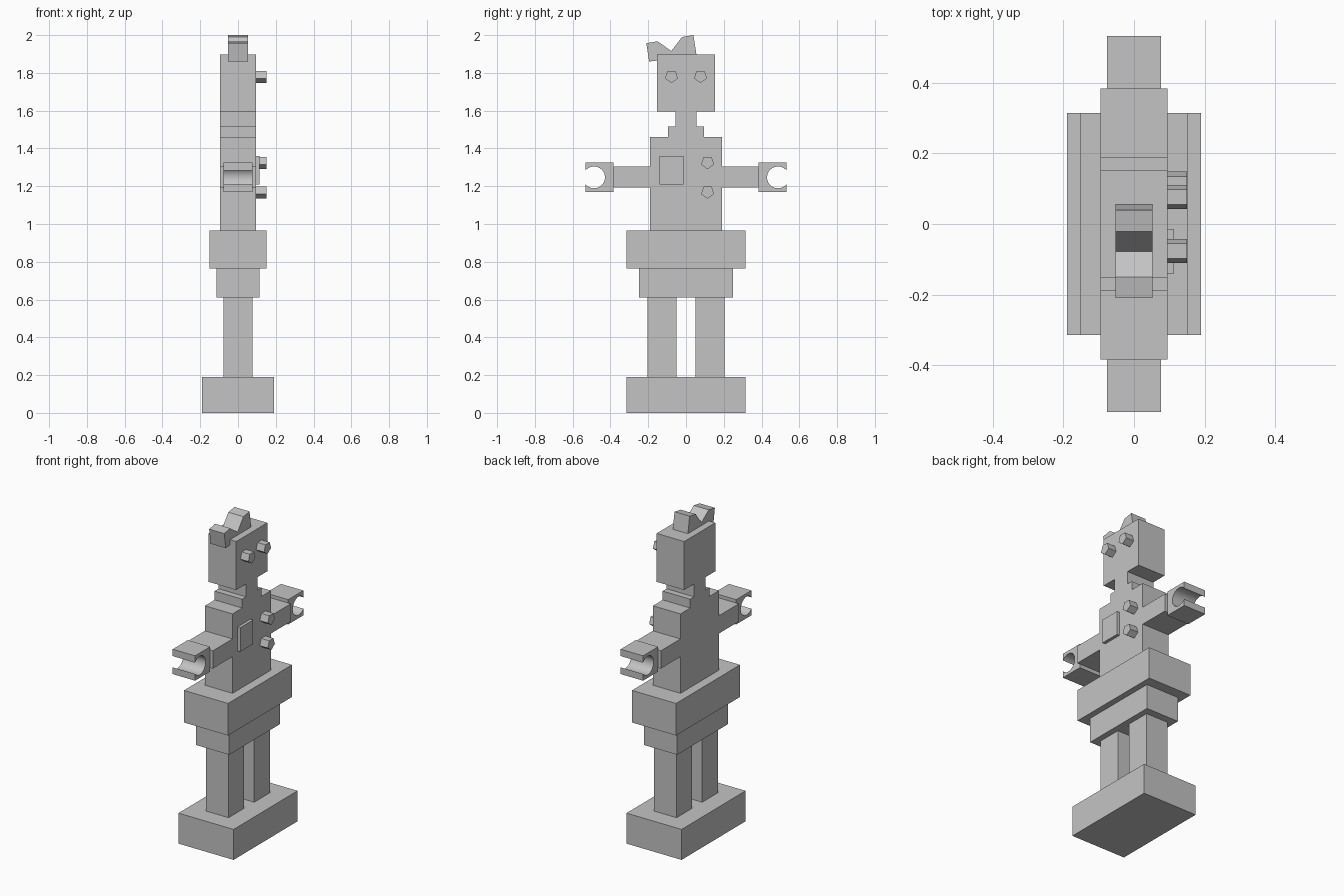
import bpy, bmesh, math

cube = bpy.data.objects.get("Cube")
if cube:
    bpy.data.objects.remove(cube, do_unlink=True)

grey = bpy.data.materials.new("plain_grey")
grey.use_nodes = True
colour = (0.55, 0.55, 0.55, 1)
grey.diffuse_color = colour
grey.node_tree.nodes["Principled BSDF"].inputs["Base Color"].default_value = colour


def prism(name, profile, x0, x1):
    """Extrude a (y, z) outline along x."""
    bm = bmesh.new()
    face = bm.faces.new([bm.verts.new((x0, y, z)) for y, z in profile])
    out = bmesh.ops.extrude_face_region(bm, geom=[face])
    moved = [v for v in out["geom"] if isinstance(v, bmesh.types.BMVert)]
    bmesh.ops.translate(bm, verts=moved, vec=(x1 - x0, 0, 0))
    bmesh.ops.recalc_face_normals(bm, faces=bm.faces)
    mesh = bpy.data.meshes.new(name)
    bm.to_mesh(mesh)
    bm.free()
    mesh.materials.append(grey)
    obj = bpy.data.objects.new(name, mesh)
    bpy.context.collection.objects.link(obj)
    return obj


def block(name, y0, y1, z0, z1, x0, x1):
    return prism(name, [(y0, z0), (y1, z0), (y1, z1), (y0, z1)], x0, x1)


def centred(name, half_y, z0, z1, half_x):
    return block(name, -half_y, half_y, z0, z1, -half_x, half_x)


# Stacked body
centred("base", 0.315, 0, 0.19, 0.19)
centred("hips", 0.25, 0.61, 0.765, 0.114)
centred("waist", 0.315, 0.765, 0.965, 0.152)
centred("torso", 0.19, 0.965, 1.46, 0.095)
centred("collar", 0.094, 1.46, 1.515, 0.095)
centred("neck", 0.056, 1.515, 1.595, 0.095)
centred("head", 0.153, 1.595, 1.897, 0.095)

# Legs, arms and open ring hands
hand_y, hand_z, tip, radius = 0.487, 1.247, 0.533, 0.058
gap = math.acos((tip - hand_y) / radius)
steps = 24
arc = []
for i in range(steps + 1):
    a = gap + (2 * math.pi - 2 * gap) * i / steps
    arc.append((hand_y + radius * math.cos(a), hand_z + radius * math.sin(a)))
hand = arc + [(tip, 1.17), (0.384, 1.17), (0.384, 1.325), (tip, 1.325)]

for side, s in (("left", 1), ("right", -1)):
    block(side + "_leg", s * 0.05, s * 0.203, 0.19, 0.61, -0.077, 0.077)
    block(side + "_arm", s * 0.19, s * 0.384, 1.193, 1.304, -0.095, 0.095)
    obj = prism(side + "_hand", [(s * y, z) for y, z in hand], -0.077, 0.077)
    bpy.ops.object.select_all(action="DESELECT")
    obj.select_set(True)
    bpy.context.view_layer.objects.active = obj
    bpy.ops.object.shade_smooth_by_angle(angle=math.radians(30))

# Zigzag crest on the head
prism("crest", [(-0.195, 1.86), (-0.21, 1.957), (-0.15, 1.967), (-0.078, 1.916),
                (-0.021, 1.99), (0.039, 2.0), (0.056, 1.893)], -0.052, 0.052)

# Five-sided eyes and buttons, point down
for name, y, z in (("eye_a", -0.077, 1.782), ("eye_b", 0.077, 1.782),
                   ("upper_button", 0.114, 1.326), ("lower_button", 0.114, 1.17)):
    angles = [math.radians(72 * i - 90) for i in range(5)]
    prism(name, [(y + 0.036 * math.cos(a), z + 0.036 * math.sin(a)) for a in angles],
          0.095, 0.15)

# Raised chest panel
block("chest_panel", -0.14, -0.014, 1.21, 1.36, 0.095, 0.114)
